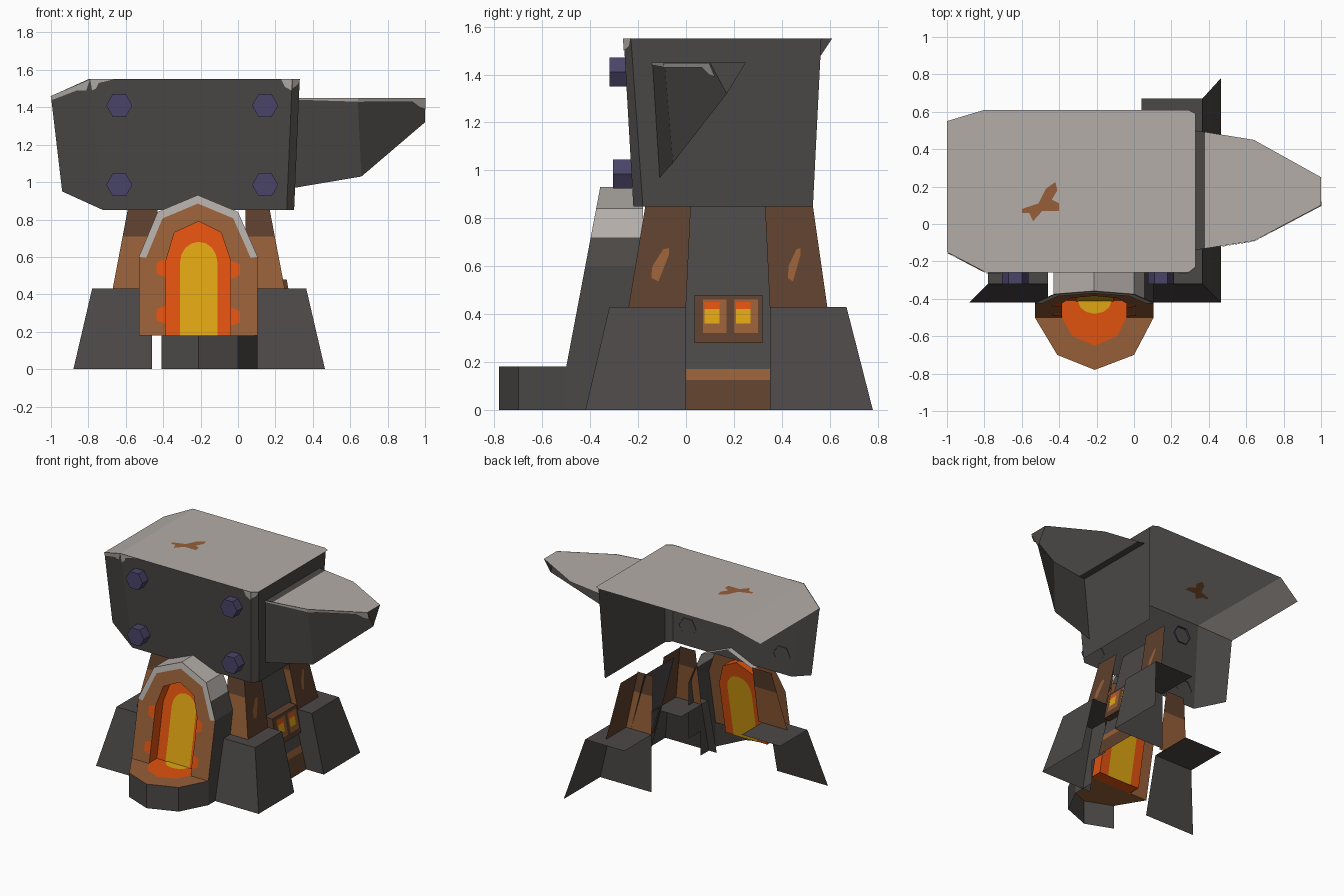
import bpy, bmesh, math
from mathutils import Vector

if "Cube" in bpy.data.objects:
    bpy.data.objects.remove(bpy.data.objects["Cube"])


def srgb(h):
    out = []
    for i in (0, 2, 4):
        c = int(h[i:i + 2], 16) / 255
        out.append(c / 12.92 if c < 0.04045 else ((c + 0.055) / 1.055) ** 2.4)
    return (*out, 1)


PALETTE = {"dark_steel": "4b4846", "worn_steel": "b3ada8", "brown": "965f38", "dark_brown": "5e402d",
           "orange": "e0520f", "yellow": "dfa513", "bolt_violet": "4a4468"}
MATS = {}
for n, h in PALETTE.items():
    MATS[n] = bpy.data.materials.new(n)
    MATS[n].diffuse_color = srgb(h)
CORE = Vector((-0.2, 0.18, 0.6))


def build(name, faces, core=CORE):
    """Open shell from (colour, points) faces, turned away from the core point."""
    me = bpy.data.meshes.new(name)
    bm = bmesh.new()
    used = []
    for col, pts in faces:
        if col not in used:
            used.append(col)
            me.materials.append(MATS[col])
        f = bm.faces.new([bm.verts.new(p) for p in pts])
        f.material_index = used.index(col)
        f.normal_update()
        if core is not None and f.normal.dot(f.calc_center_median() - Vector(core)) < 0:
            f.normal_flip()
    if core is not None:
        bmesh.ops.remove_doubles(bm, verts=bm.verts[:], dist=0.0005)
    bm.to_mesh(me)
    bm.free()
    ob = bpy.data.objects.new(name, me)
    bpy.context.collection.objects.link(ob)
    return ob


def patch(name, col, pts, d, both=False):
    """Thin painted mark lifted off a surface along d (both = also on the inside)."""
    d = Vector(d).normalized() * 0.004
    faces = [(col, [Vector(p) + s * d for p in pts]) for s in ((1, -1) if both else (1,))]
    return build(name, faces, core=sum((Vector(p) for p in pts), Vector()) / len(pts))


# anvil block: top, sloped heel, front, corner facets, right end (back is open)
tl, tr = (-0.79, -0.26, 1.55), (0.29, -0.26, 1.55)
bl, br = (-0.72, -0.22, 0.85), (0.26, -0.22, 0.85)
hf, hb, tb = (-1, -0.15, 1.46), (-1, 0.55, 1.46), (-0.80, 0.61, 1.55)
cr, cb = (0.33, -0.23, 1.55), (0.30, -0.18, 0.85)
rt, rb = (0.33, 0.565, 1.55), (0.30, 0.53, 0.85)
build("anvil_block", [
    ("worn_steel", [tl, tr, cr, rt, (0.33, 0.59, 1.55), (0.29, 0.61, 1.55), tb]),
    ("worn_steel", [hf, tl, tb, hb]),
    ("dark_steel", [tl, bl, br, tr]),
    ("dark_steel", [hf, (-0.94, -0.14, 0.95), bl, tl]),
    ("dark_steel", [tr, br, cb, cr]),
    ("dark_steel", [cr, cb, rb, rt])], (-0.3, 0.18, 1.2))
patch("rust_mark", "brown", [(x, y, 1.55) for x, y in (
    (-0.60, 0.06), (-0.60, 0.08), (-0.51, 0.11), (-0.47, 0.19), (-0.42, 0.225), (-0.41, 0.18),
    (-0.44, 0.13), (-0.40, 0.11), (-0.40, 0.07), (-0.49, 0.07), (-0.54, 0.015), (-0.56, 0.06))], (0, 0, 1), True)


def front_y(z):
    return -0.22 - 0.04 * (z - 0.85) / 0.7


patch("heel_wear", "worn_steel", [hf, (-0.99, -0.152, 1.44), (-0.86, -0.218, 1.49), (-0.81, -0.245, 1.49), tl],
      (-0.45, -1, 0))
patch("left_edge_wear", "worn_steel", [(x, front_y(z), z) for x, z in (
    (-0.79, 1.55), (-0.78, 1.49), (-0.76, 1.50), (-0.745, 1.53), (-0.66, 1.55))], (0, -1, 0))
patch("right_edge_wear", "worn_steel", [(x, front_y(z), z) for x, z in (
    (0.23, 1.55), (0.25, 1.51), (0.285, 1.49), (0.29, 1.55))], (0, -1, 0))
patch("corner_wear", "worn_steel", [tr, (0.288, -0.257, 1.50), (0.315, -0.235, 1.52), cr], (0.6, -0.8, 0))

# horn: top, front wall in two facets, tip (underside and back are open)
Z = 1.45
h0, h1, h2 = (0.325, -0.14, Z), (0.64, -0.09, Z), (1, 0.10, Z)
k0, k1, k2 = (0.305, -0.11, 0.97), (0.66, -0.055, 1.03), (1, 0.17, 1.32)
build("horn", [
    ("dark_steel", [h0, (0.38, -0.131, Z), (0.38, 0.492, Z), (0.325, 0.50, Z)]),
    ("worn_steel", [(0.38, -0.131, Z), h1, h2, (1, 0.25, Z), (0.64, 0.45, Z), (0.38, 0.492, Z)]),
    ("dark_steel", [h0, k0, k1, h1]),
    ("dark_steel", [h1, k1, k2, h2]),
    ("dark_steel", [h2, k2, (1, 0.25, Z)])], (0.5, 0.3, 1.3))
patch("horn_rim_wear", "worn_steel", [h0, (0.325, -0.139, 1.44), (0.64, -0.088, 1.43), h1], (0.1, -1, 0))
patch("horn_tip_wear", "worn_steel", [h1, (0.64, -0.088, 1.43), (0.93, 0.07, 1.43), (0.97, 0.10, 1.40),
                                      (1, 0.125, 1.39), h2], (0.4, -1, -0.2))

# hexagonal bolts
for i, (x, z, y) in enumerate([(-0.635, 1.41, -0.32), (0.145, 1.41, -0.32),
                               (-0.635, 0.985, -0.305), (0.145, 0.985, -0.305)]):
    ring = [(x + 0.07 * math.cos(k * math.pi / 3), z + 0.07 * math.sin(k * math.pi / 3)) for k in range(6)]
    fs = [("bolt_violet", [(a, y, b) for a, b in ring])]
    for k in range(6):
        (a, b), (c, d) = ring[k], ring[(k + 1) % 6]
        fs.append(("bolt_violet", [(a, y, b), (c, y, d), (c, y + 0.08, d), (a, y + 0.08, b)]))
    build(f"bolt_{i + 1}", fs, (x, y + 0.05, z))

# feet: tapered blocks, open where hidden
T = 0.43
fr = [("dark_steel", [(xi, -0.42, 0), (xo, -0.42, 0), (xt, -0.32, T), (xi, -0.32, T)])
      for xi, xo, xt in ((0.04, 0.465, 0.365), (-0.46, -0.88, -0.78))]
tops = [("dark_steel", [(a, c, T), (b, c, T), (b, d, T), (a, d, T)])
        for a, b, c, d in ((0.04, 0.365, -0.32, 0), (-0.46, -0.78, -0.32, 0), (0.04, 0.365, 0.35, 0.67))]
side = [("dark_steel", [(0.465, a, 0), (0.465, b, 0), (0.365, c, T), (0.365, d, T)])
        for a, b, c, d in ((-0.42, 0, 0, -0.32), (0.35, 0.78, 0.67, 0.35))]
low = (-0.2, 0.18, 0.1)
build("front_right_foot", [fr[0], tops[0], side[0]], low)
build("front_left_foot", [fr[1], tops[1]], low)
build("back_right_foot", [side[1], tops[2], ("dark_steel", [
    (0.465, 0.35, 0), (0.04, 0.35, 0), (0.04, 0.35, T), (0.365, 0.35, T)])], (0.2, 0.5, 0.2))


# legs: leaning posts with a dark band under the anvil
def mix(a, b, z):
    return a + (b - a) * (z - T) / 0.42


def leg_x(z):
    return mix(0.25, 0.17, z)


def leg_y(z):
    return mix(-0.24, -0.17, z)


bands = (("brown", T, 0.71), ("dark_brown", 0.71, 0.86))
right, left, back = [], [], []
for col, a, b in bands:
    right.append((col, [(0.04, leg_y(a), a), (leg_x(a), leg_y(a), a), (leg_x(b), leg_y(b), b), (0.04, leg_y(b), b)]))
    left.append((col, [(-0.43, leg_y(a), a), (-0.42 - leg_x(a), leg_y(a), a),
                       (-0.42 - leg_x(b), leg_y(b), b), (-0.43, leg_y(b), b)]))
    back.append((col, [(0.04, mix(0.35, 0.33, a), a), (leg_x(a), mix(0.35, 0.33, a), a),
                       (leg_x(b), mix(0.35, 0.33, b), b), (0.04, mix(0.35, 0.33, b), b)]))
right.append(("dark_brown", [(leg_x(T), -0.24, T), (leg_x(T), 0, T), (0.17, 0.02, 0.85), (0.17, -0.17, 0.85)]))
build("front_right_leg", right)
build("front_left_leg", left)
back.append(("dark_brown", [(leg_x(T), 0.35, T), (leg_x(T), 0.59, T), (0.17, 0.53, 0.85), (0.17, 0.33, 0.85)]))
build("back_right_leg", back, (0.1, 0.5, 0.6))
for n, dy, w in (("front_leg_scratch", -0.145, 1), ("back_leg_scratch", 0.425, 0.72)):
    patch(n, "brown", [(leg_x(z), dy + y * w, z) for y, z in (
        (0, 0.55), (0.03, 0.535), (0.075, 0.65), (0.075, 0.675), (0.05, 0.67), (0.005, 0.60))], (1, 0, 0.2))


# recessed side panel with stripe
def panel_x(z):
    return 0.32 - 0.22 * z / 0.85


build("side_panel", [(c, [(panel_x(a), 0, a), (panel_x(a), 0.35, a), (panel_x(b), 0.35, b), (panel_x(b), 0, b)])
                     for c, a, b in (("dark_brown", 0, 0.125), ("brown", 0.125, 0.17), ("dark_steel", 0.17, 0.86))])


# vent box with two glowing windows
def vent_x(z):
    return 0.26 + 0.19 * (0.48 - z)


def vent_quad(y0, y1, z0, z1):
    return [(vent_x(z0), y0, z0), (vent_x(z0), y1, z0), (vent_x(z1), y1, z1), (vent_x(z1), y0, z1)]


front = vent_quad(0.035, 0.32, 0.28, 0.48)
rear = [(panel_x(p[2]) - 0.01, p[1], p[2]) for p in front]
build("vent_box", [("dark_brown", front)] + [
    ("dark_brown", [front[i], front[(i + 1) % 4], rear[(i + 1) % 4], rear[i]]) for i in range(4)], (0.22, 0.18, 0.38))
for n, y in (("front", 0.07), ("back", 0.20)):
    patch(n + "_window_frame", "brown", vent_quad(y, y + 0.10, 0.32, 0.46), (1, 0, 0.2))
    for c, a, b in (("yellow", 0.36, 0.42), ("orange", 0.42, 0.45)):
        q = [(p[0] + 0.003, p[1], p[2]) for p in vent_quad(y + 0.008, y + 0.07, a, b)]
        patch(n + "_window_" + c, c, q, (1, 0, 0.2))


# furnace mouth: leaning arch frame, reveal and glowing back wall
def arch(x, z, dy=0.0):
    return (x, -0.50 + 0.14 * (z - 0.18) / 0.74 + dy, z)


outer = [(-0.53, 0.18), (-0.53, 0.60), (-0.43, 0.84), (-0.215, 0.93), (0, 0.84), (0.105, 0.60), (0.105, 0.18)]
inner = [(-0.385, 0.18), (-0.385, 0.58), (-0.34, 0.73), (-0.21, 0.79), (-0.09, 0.73), (-0.04, 0.58), (-0.04, 0.18)]
D = 0.09
ring = [("brown", [arch(*outer[i]), arch(*outer[i + 1]), arch(*inner[i + 1]), arch(*inner[i])]) for i in range(6)]
build("arch_frame", ring)
build("mouth_reveal", [("orange", [arch(*inner[i]), arch(*inner[i + 1]), arch(*inner[i + 1], D), arch(*inner[i], D)])
                       for i in range(6)], None)
build("mouth_back_wall", [("orange", [arch(*p, D) for p in inner])])
glow = [(-0.31, 0.18), (-0.11, 0.18)] + [(-0.21 + 0.1 * math.cos(k * math.pi / 8), 0.57 + 0.11 * math.sin(k * math.pi / 8))
                                         for k in range(9)]
patch("mouth_glow", "yellow", [arch(*p, D) for p in glow], (0, -1, 0.2), True)
rim = [(x + (-0.21 - x) * 0.12, z + (0.55 - z) * 0.12) for x, z in outer]
for i in range(1, 5):
    patch(f"arch_edge_wear_{i}", "worn_steel", [arch(*outer[i]), arch(*outer[i + 1]), arch(*rim[i + 1]), arch(*rim[i])],
          (0, -1, 0.2))
for i, (x, z, s) in enumerate([(-0.385, 0.54, -1), (-0.385, 0.29, -1), (-0.04, 0.53, 1), (-0.04, 0.28, 1)]):
    patch(f"heat_mark_{i + 1}", "orange", [arch(x, z - 0.05), arch(x + s * 0.05, z - 0.03),
                                           arch(x + s * 0.05, z + 0.03), arch(x, z + 0.05)], (0, -1, 0.2))

# hood roof and right side running back to the anvil
Y = -0.18
hood = []
for c, p, q in (("worn_steel", outer[2], outer[3]), ("worn_steel", outer[3], outer[4]),
                ("worn_steel", outer[4], (0.0525, 0.72)), ("dark_steel", (0.0525, 0.72), outer[5]),
                ("dark_steel", outer[5], outer[6])):
    hood.append((c, [arch(*p), arch(*q), (q[0], Y, q[1]), (p[0], Y, p[1])]))
build("hood", hood, (-0.21, -0.3, 0.4))

# hearth ledge: half-round plinth with a glowing floor
edge = [(-0.53, -0.50), (-0.41, -0.70), (-0.21, -0.78), (0, -0.70), (0.105, -0.50), (0.105, -0.32)]
ledge = [("dark_steel", [(*edge[i], 0), (*edge[i + 1], 0), (*edge[i + 1], 0.18), (*edge[i], 0.18)]) for i in range(1, 5)]
ledge.append(("brown", [(*p, 0.18) for p in edge[:5]]))
build("hearth_ledge", ledge, (-0.21, -0.4, 0.05))
patch("hearth_glow", "orange", [(x, y, 0.18) for x, y in (
    (-0.385, -0.41), (-0.385, -0.50), (-0.33, -0.60), (-0.21, -0.65), (-0.09, -0.60), (-0.04, -0.50), (-0.04, -0.41))],
    (0, 0, 1))
patch("hearth_hot_spot", "yellow", [(-0.21 - 0.09 * math.cos(k * math.pi / 6), -0.41 - 0.07 * math.sin(k * math.pi / 6), 0.183)
                                    for k in range(7)], (0, 0, 1))

for m in bpy.data.materials:
    if m.users and not m.is_grease_pencil:
        m.use_nodes = True
        m.node_tree.nodes["Principled BSDF"].inputs["Base Color"].default_value = m.diffuse_color
